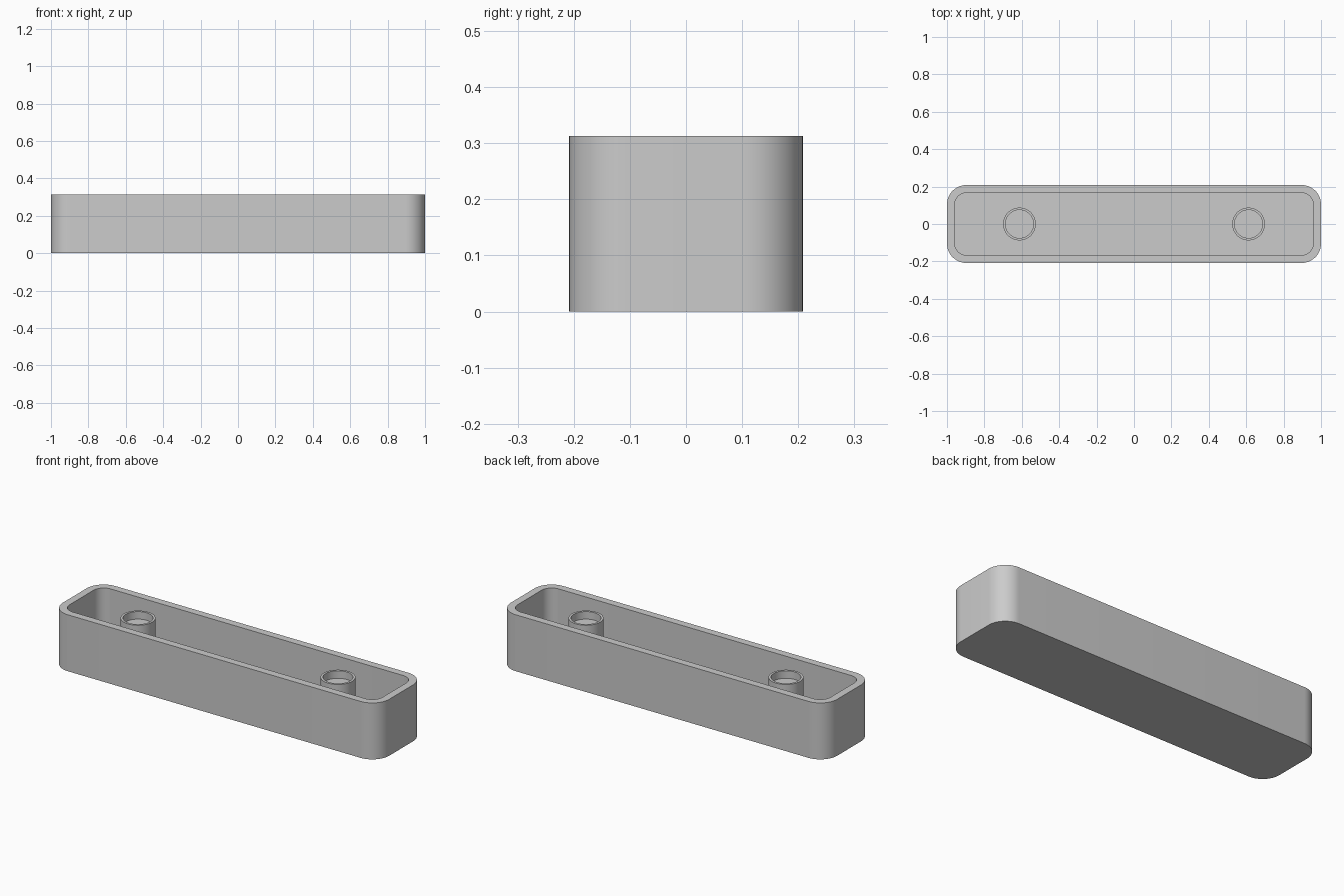
import bpy, bmesh
from math import sin, cos, pi, radians

if "Cube" in bpy.data.objects:
    bpy.data.objects.remove(bpy.data.objects["Cube"], do_unlink=True)

# Dimensions
HALF_X, HALF_Y, HEIGHT = 1.0, 0.2083, 0.3125
WALL, CORNER = 0.0417, 0.104
BOSS_X, BOSS_R, BORE_R = 0.6125, 0.0875, 0.075
BOSS_TOP, BORE_DEPTH = 0.2917, 0.0417

grey = bpy.data.materials.new("plain grey")
grey.use_nodes = True
colour = (0.6, 0.6, 0.6, 1)
grey.diffuse_color = colour
grey.node_tree.nodes["Principled BSDF"].inputs["Base Color"].default_value = colour


def outline(hx, hy, radius, steps=16):
    """Counter-clockwise rounded rectangle; a circle when radius fills it."""
    points = []
    for quarter, (sx, sy) in enumerate([(1, 1), (-1, 1), (-1, -1), (1, -1)]):
        for i in range(steps):
            a = (quarter + i / (steps - 1)) * pi / 2
            points.append((sx * (hx - radius) + radius * cos(a),
                           sy * (hy - radius) + radius * sin(a)))
    return points


def loft(name, sections, x=0):
    """Closed solid through a sequence of (outline, z) sections."""
    bm = bmesh.new()
    rings = [[bm.verts.new((px, py, z)) for px, py in pts] for pts, z in sections]
    n = len(rings[0])
    for low, high in zip(rings, rings[1:]):
        for i in range(n):
            j = (i + 1) % n
            bm.faces.new((low[i], low[j], high[j], high[i]))
    bm.faces.new(rings[0][::-1])
    bm.faces.new(rings[-1])
    bmesh.ops.remove_doubles(bm, verts=bm.verts, dist=1e-5)
    mesh = bpy.data.meshes.new(name)
    bm.to_mesh(mesh)
    bm.free()
    mesh.materials.append(grey)
    obj = bpy.data.objects.new(name, mesh)
    obj.location.x = x
    bpy.context.collection.objects.link(obj)
    bpy.ops.object.select_all(action="DESELECT")
    obj.select_set(True)
    bpy.context.view_layer.objects.active = obj
    bpy.ops.object.shade_smooth_by_angle(angle=radians(30))
    return obj


# Open tray with rounded corners
outer = outline(HALF_X, HALF_Y, CORNER)
inner = outline(HALF_X - WALL, HALF_Y - WALL, CORNER - WALL)
loft("tray", [(outer, 0), (outer, HEIGHT), (inner, HEIGHT), (inner, WALL)])

# Round bosses with a shallow recess in the top
boss = outline(BOSS_R, BOSS_R, BOSS_R)
bore = outline(BORE_R, BORE_R, BORE_R)
for side, sign in (("left", 1), ("right", -1)):
    loft(side + "_boss", [(boss, WALL / 2), (boss, BOSS_TOP), (bore, BOSS_TOP),
                          (bore, BOSS_TOP - BORE_DEPTH)], sign * BOSS_X)
